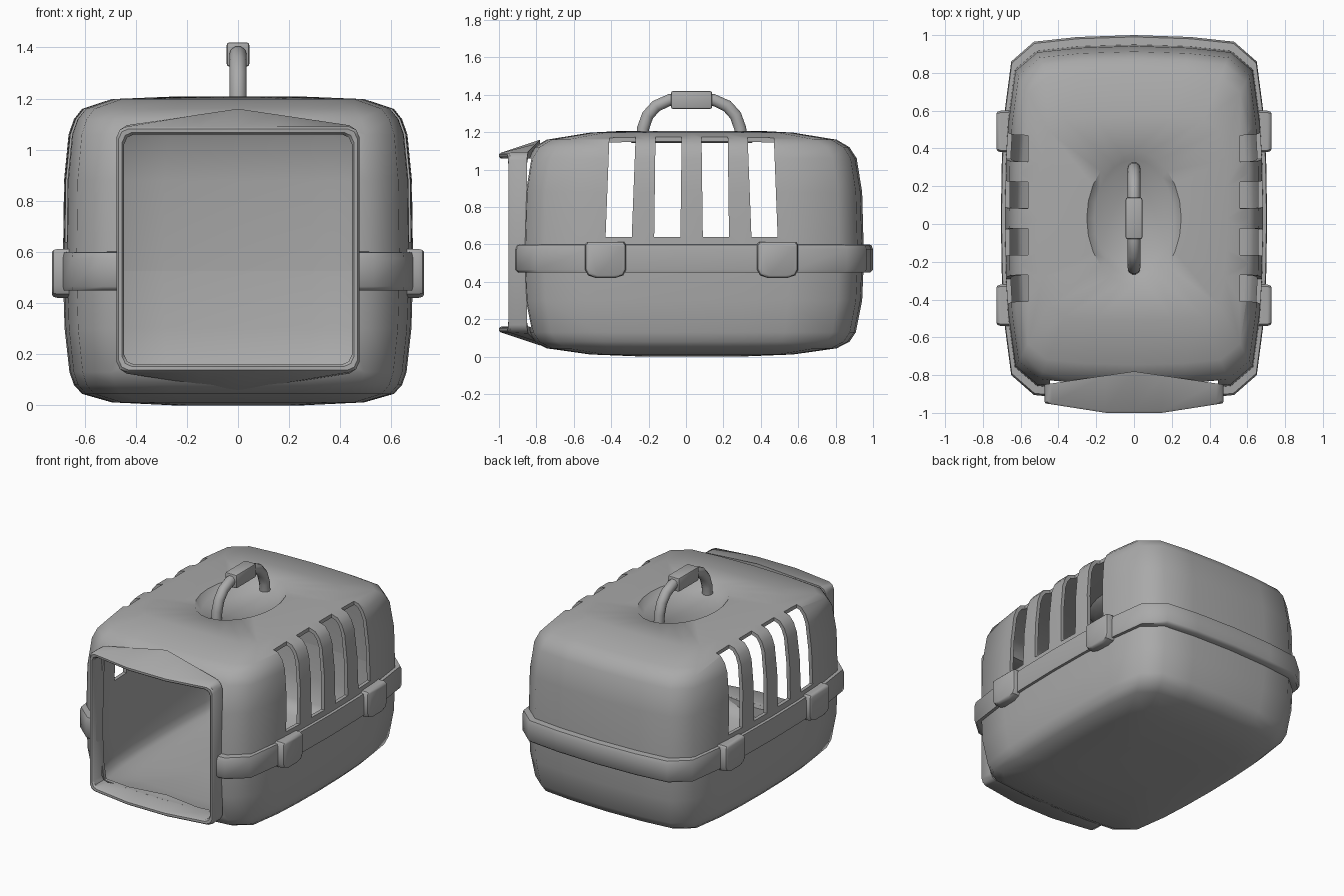
import bpy, bmesh, math

if "Cube" in bpy.data.objects:
    bpy.data.objects.remove(bpy.data.objects["Cube"], do_unlink=True)

CY = 0.03  # centre of the box along its length

plastic = bpy.data.materials.new("grey_plastic")
plastic.use_nodes = True
GREY = (0.4, 0.4, 0.4, 1)
plastic.diffuse_color = GREY
plastic.node_tree.nodes["Principled BSDF"].inputs["Base Color"].default_value = GREY


def loft(name, rings, caps=(True, True), closed=False):
    """Skin a list of equal-length point rings."""
    bm = bmesh.new()
    rows = [[bm.verts.new(p) for p in ring] for ring in rings]
    pairs = list(zip(rows, rows[1:]))
    if closed:
        pairs.append((rows[-1], rows[0]))
    for a, b in pairs:
        for i in range(len(a)):
            j = (i + 1) % len(a)
            bm.faces.new((a[i], a[j], b[j], b[i]))
    if not closed:
        for row, wanted in zip((rows[0], rows[-1]), caps):
            if wanted:
                bm.faces.new(row)
    bmesh.ops.recalc_face_normals(bm, faces=bm.faces)
    mesh = bpy.data.meshes.new(name)
    bm.to_mesh(mesh)
    bm.free()
    mesh.materials.append(plastic)
    obj = bpy.data.objects.new(name, mesh)
    bpy.context.collection.objects.link(obj)
    return obj


def modify(obj, kind, **settings):
    """Add a modifier and apply it."""
    mod = obj.modifiers.new(kind.lower(), kind)
    for key, value in settings.items():
        setattr(mod, key, value)
    activate(obj)
    bpy.ops.object.modifier_apply(modifier=mod.name)


def activate(obj):
    bpy.ops.object.select_all(action='DESELECT')
    obj.select_set(True)
    bpy.context.view_layer.objects.active = obj


def smooth(obj, angle=48):
    activate(obj)
    bpy.ops.object.shade_smooth_by_angle(angle=math.radians(angle))


def four_way(quarter):
    """Mirror a quarter outline (first point on x axis, last on y axis)."""
    half = quarter + [(-x, y) for x, y in quarter[-2::-1]]
    return half + [(x, -y) for x, y in half[-2:0:-1]]


PLAN = four_way([(0.705, 0), (0.7, 0.3), (0.687, 0.55), (0.65, 0.83),
                 (0.53, 0.935), (0.3, 0.96), (0, 0.97)])


def plan_ring(sx, sy, z):
    return [(x * sx, y * sy + CY, z) for x, y in PLAN]


def oval_ring(rx, ry, z):
    step = math.tau / len(PLAN)
    return [(rx * math.cos(i * step), ry * math.sin(i * step) + CY, z)
            for i in range(len(PLAN))]


def box_ring(x0, x1, y0, y1, z):
    return [(x0, y0, z), (x1, y0, z), (x1, y1, z), (x0, y1, z)]


# Upper cover with the sunken oval under the handle
cover_rings = [plan_ring(*r) for r in (
    (0.972, 0.95, 0.525), (0.965, 0.94, 0.88), (0.94, 0.91, 1.06),
    (0.91, 0.87, 1.12), (0.865, 0.8, 1.16), (0.7, 0.56, 1.198))]
cover_rings += [oval_ring(0.25, 0.355, 1.208), oval_ring(0.21, 0.31, 1.165)]
upper_cover = loft("upper_cover", cover_rings, caps=(False, True))

# Lower tray
lower_tray = loft("lower_tray", [plan_ring(*r) for r in (
    (0.972, 0.95, 0.525), (0.962, 0.94, 0.3), (0.935, 0.905, 0.13),
    (0.91, 0.87, 0.08), (0.865, 0.8, 0.045), (0.7, 0.56, 0.012),
    (0.35, 0.25, 0))], caps=(False, True))

for shell in (upper_cover, lower_tray):
    modify(shell, 'SOLIDIFY', thickness=0.025, offset=-1)

# Belt around the joint
belt = loft("belt", [plan_ring(*r) for r in (
    (0.955, 0.935, 0.45), (0.995, 0.985, 0.45), (1, 1, 0.465), (1, 1, 0.575),
    (0.995, 0.99, 0.598), (0.955, 0.935, 0.602))], closed=True)

# Doorway cut
door_cutter = loft("door_cutter", [box_ring(-0.445, 0.445, -1.3, -0.55, z)
                                   for z in (0.16, 1.06)])
# Side window cuts, leaning slightly inward at the top
window_cutters = []
for side in (-1, 1):
    for y in (-0.36, -0.1, 0.16, 0.42):
        rings = []
        for z, s in ((0.64, 1), (1.35, 0.93)):
            mid = (y - CY) * s + CY
            rings.append(box_ring(side * 0.56, side * 0.9, mid - 0.07, mid + 0.07, z))
        window_cutters.append(loft("window_cutter", rings))

for part in (upper_cover, lower_tray, belt):
    modify(part, 'BOOLEAN', object=door_cutter, operation='DIFFERENCE', solver='EXACT')
for cutter in window_cutters:
    modify(upper_cover, 'BOOLEAN', object=cutter, operation='DIFFERENCE', solver='EXACT')
for cutter in window_cutters + [door_cutter]:
    bpy.data.objects.remove(cutter, do_unlink=True)
for part in (upper_cover, lower_tray, belt):
    smooth(part)

# Door frame: bowed collar that flares back into roof and floor
DOOR = four_way([(0.475, 0), (0.475, 0.44), (0.462, 0.468), (0.435, 0.48),
                 (0.15, 0.48), (0, 0.48)])


def bow(x):
    return min(1, (0.475 - abs(x)) / 0.325)


def door_ring(inset, depth, flare=0):
    ring = []
    for x, z in DOOR:
        k = 1 - inset / 0.475
        y = (-0.95 - 0.05 * bow(x) + depth) if not flare else (-0.85 + 0.07 * (1 - abs(x) / 0.475))
        lift = flare * (1 - abs(x) / 0.475) * math.copysign(1, z) * (abs(z) > 0.47)
        ring.append((x * k, y, 0.61 + z * k + lift))
    return ring


door_frame = loft("door_frame", [
    door_ring(0, 0, 0.07), door_ring(0, 0.01), door_ring(0.008, 0),
    door_ring(0.022, 0), door_ring(0.03, 0.01), door_ring(0.03, 0, 0.001)], closed=True)
smooth(door_frame, 40)

# Side clips over the belt
CLIP = [(-0.11, 0.6), (-0.1, 0.612), (0.1, 0.612), (0.11, 0.6),
        (0.11, 0.465), (0.095, 0.435), (0.05, 0.42),
        (-0.05, 0.42), (-0.095, 0.435), (-0.11, 0.465)]
for side, label in ((1, "left"), (-1, "right")):
    for y, place in ((-0.43, "front"), (0.49, "back")):
        rings = []
        for x, k in ((0.66, 1), (0.705, 1), (0.722, 0.95), (0.728, 0.86)):
            rings.append([(side * x, y + u * k, 0.52 + (z - 0.52) * k) for u, z in CLIP])
        smooth(loft(f"{place}_{label}_clip", rings), 40)

# Carrying handle: round bar bent into an arch
half_arch = [(0.265, 1.15), (0.26, 1.22), (0.235, 1.29), (0.19, 1.34), (0.12, 1.372)]
arch = [(-u, z) for u, z in half_arch] + half_arch[::-1]
handle_rings = []
for i, (u, z) in enumerate(arch):
    (u0, z0), (u1, z1) = arch[max(i - 1, 0)], arch[min(i + 1, len(arch) - 1)]
    tilt = math.atan2(z1 - z0, u1 - u0)
    ring = []
    for n in range(10):
        a = n * math.tau / 10
        c, s = 0.034 * math.cos(a), 0.034 * math.sin(a)
        ring.append((c, CY + u - s * math.sin(tilt), z + s * math.cos(tilt)))
    handle_rings.append(ring)
smooth(loft("handle", handle_rings), 40)

# Grip block on the handle
grip = loft("handle_grip", [box_ring(-0.044, 0.044, CY - 0.11, CY + 0.11, z)
                            for z in (1.325, 1.42)])
modify(grip, 'BEVEL', width=0.01, segments=2)
smooth(grip, 40)
